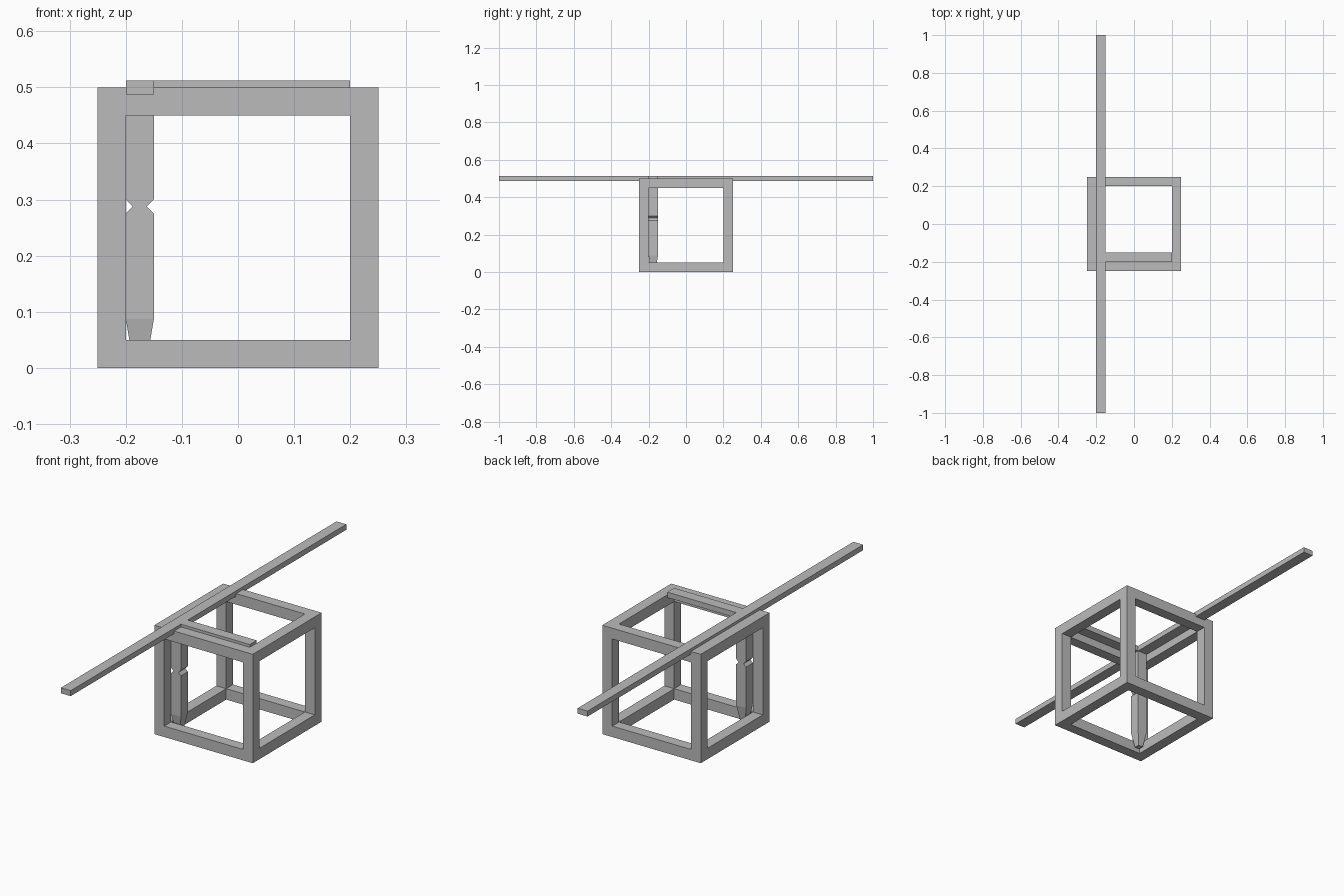
import bpy, bmesh
from mathutils import Vector

old = bpy.data.objects.get("Cube")
if old:
    bpy.data.objects.remove(old, do_unlink=True)

grey = bpy.data.materials.new("plain grey")
grey.use_nodes = True
grey.diffuse_color = (0.5, 0.5, 0.5, 1)
grey.node_tree.nodes["Principled BSDF"].inputs["Base Color"].default_value = (0.5, 0.5, 0.5, 1)

SIZE, BAR = 0.5, 0.05       # cube frame side and bar width
INNER = SIZE - 2 * BAR
EDGE = -0.175               # centre line of the inner bars
THICK = 0.025               # thickness of the flat top bars


def finish(name, bm):
    bmesh.ops.recalc_face_normals(bm, faces=bm.faces)
    mesh = bpy.data.meshes.new(name)
    bm.to_mesh(mesh)
    bm.free()
    mesh.materials.append(grey)
    obj = bpy.data.objects.new(name, mesh)
    bpy.context.collection.objects.link(obj)
    return obj


def box(name, centre, size):
    bm = bmesh.new()
    bmesh.ops.create_cube(bm, size=1)
    bmesh.ops.scale(bm, vec=Vector(size), verts=bm.verts)
    bmesh.ops.translate(bm, vec=Vector(centre), verts=bm.verts)
    return finish(name, bm)


# Open cube frame: a block with a square opening cut through along each axis
middle = (0, 0, SIZE / 2)
frame = box("cube_frame", middle, (SIZE, SIZE, SIZE))
bpy.context.view_layer.objects.active = frame
for axis in range(3):
    size = [INNER] * 3
    size[axis] = SIZE * 2
    cutter = box("cutter", middle, size)
    cutter.hide_render = True
    cut = frame.modifiers.new("opening", 'BOOLEAN')
    cut.operation, cut.solver, cut.object = 'DIFFERENCE', 'EXACT', cutter
    bpy.ops.object.modifier_apply(modifier=cut.name)
    bpy.data.objects.remove(cutter, do_unlink=True)

# Flat bars lying on the top
box("long_top_bar", (EDGE, 0, SIZE), (BAR, 2, THICK))
box("short_cross_bar", (0.025, EDGE, SIZE), (0.35, BAR, THICK))

# Upright post with a tapered foot and a notch on each side: (half x, half y, z)
rings = [(0.0125, 0.0125, 0.0125), (0.025, 0.025, 0.0875), (0.025, 0.025, 0.275),
         (0.0125, 0.025, 0.2875), (0.025, 0.025, 0.3), (0.025, 0.025, 0.4875)]
bm = bmesh.new()
loops = [[bm.verts.new((EDGE + sx * hx, EDGE + sy * hy, z))
          for sx, sy in ((-1, -1), (1, -1), (1, 1), (-1, 1))] for hx, hy, z in rings]
for low, high in zip(loops, loops[1:]):
    for i in range(4):
        j = (i + 1) % 4
        bm.faces.new((low[i], low[j], high[j], high[i]))
bm.faces.new(loops[0])
bm.faces.new(loops[-1])
finish("notched_post", bm)
